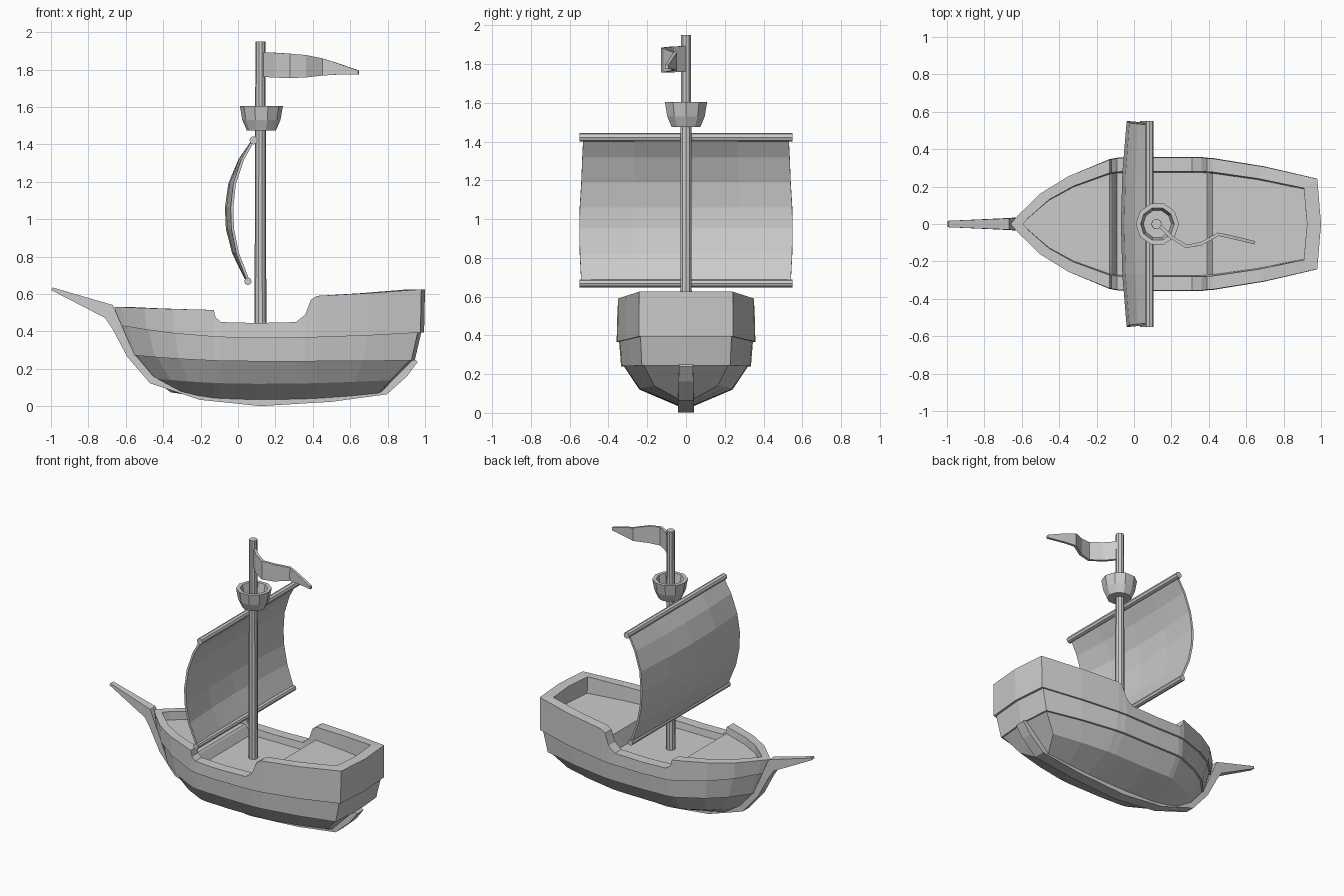
import bpy, bmesh
from mathutils import Vector, Matrix

if "Cube" in bpy.data.objects:
    bpy.data.objects.remove(bpy.data.objects["Cube"])


def finish(name, bm):
    bmesh.ops.remove_doubles(bm, verts=bm.verts, dist=0.0005)
    bmesh.ops.recalc_face_normals(bm, faces=bm.faces)
    me = bpy.data.meshes.new(name)
    bm.to_mesh(me)
    bm.free()
    ob = bpy.data.objects.new(name, me)
    bpy.context.collection.objects.link(ob)
    return ob


def loft(name, rings, closed=True, cap=False):
    bm = bmesh.new()
    rows = [[bm.verts.new(p) for p in r] for r in rings]
    n = len(rows[0])
    for a, b in zip(rows, rows[1:]):
        for i in range(n if closed else n - 1):
            j = (i + 1) % n
            bm.faces.new((a[i], a[j], b[j], b[i]))
    if cap:
        bm.faces.new(rows[0])
        bm.faces.new(rows[-1])
    return finish(name, bm)


def sheet(name, rows, thick):
    ob = loft(name, rows, closed=False)
    m = ob.modifiers.new("thickness", 'SOLIDIFY')
    m.thickness, m.offset = thick, 0
    return ob


def lathe(name, profile, center, sides, axis='Z'):
    # profile of (radius, height) turned around an axis
    bm = bmesh.new()
    vs = [bm.verts.new((r, 0, h)) for r, h in profile]
    es = [bm.edges.new(e) for e in zip(vs, vs[1:])]
    bmesh.ops.spin(bm, geom=vs + es, cent=(0, 0, 0), axis=(0, 0, 1),
                   angle=6.283185307, steps=sides)
    if axis == 'Y':
        bm.transform(Matrix.Rotation(1.570796, 4, 'X'))
    bm.transform(Matrix.Translation(center))
    return finish(name, bm)


# Hull: stations of (x, plan width, rim height, deck height)
stations = [(-.66, 0, .53, .47), (-.62, .13, .53, .47), (-.5, .46, .525, .47),
            (-.35, .72, .52, .47), (-.13, .97, .515, .47), (-.12, .975, .475, .46),
            (-.09, .99, .45, .40), (.1, 1, .445, .40), (.31, 1, .45, .40),
            (.36, 1, .49, .40), (.39, .99, .57, .40), (.42, .985, .59, .50),
            (.7, .86, .605, .505), (.98, .68, .625, .51), (1, 0, .625, .51)]
# Strake lines: (bow x, stern x, half width, middle z, rise to bow, rise to stern)
strakes = [(-.36, .76, .04, .035, .04, .03), (-.46, .83, .24, .12, .03, .02),
           (-.565, .935, .32, .24, .035, .005), (-.58, .945, .335, .24, .035, .005),
           (-.63, .98, .345, .365, .07, .03), (-.645, .995, .358, .365, .07, .03)]


def along(x, bow, stern):
    if x < -.13:
        return -.13 + (x + .13) * (bow + .13) / (-.53)
    if x > .42:
        return .42 + (x - .42) * (stern - .42) / .58
    return x


rings = []
for x, f, rim, deck in stations:
    half = []
    for bow, stern, w, z, zb, zs in strakes:
        px = along(x, bow, stern)
        u = (px - .1) / ((bow if px < .1 else stern) - .1)
        half.append((px, w * f, z + (zb if px < .1 else zs) * u * u))
    half.append((x, .355 * f, rim))
    xi = along(x, -.595, .925)
    half += [(xi, .282 * f, rim), (xi, .275 * f, deck)]
    rings.append(half + [(a, -b, c) for a, b, c in reversed(half)])
loft("hull", rings)

# Bowsprit, stem and keel swept as one strip: (x, z, half height, half width)
path = [(-.995, .628, .008, .017), (-.69, .507, .04, .03), (-.645, .42, .026, .033),
        (-.575, .275, .02, .035), (-.46, .14, .02, .035), (-.2, .052, .018, .037),
        (.12, .019, .018, .04), (.5, .042, .018, .04), (.79, .083, .02, .04),
        (.89, .175, .02, .038), (.945, .25, .02, .036)]
rings = []
for i, (x, z, h, w) in enumerate(path):
    a, b = path[max(i - 1, 0)], path[min(i + 1, len(path) - 1)]
    t = Vector((b[0] - a[0], b[1] - a[1])).normalized()
    nx, nz = -t.y * h, t.x * h
    rings.append([(x + s * nx, q * w, z + s * nz)
                  for s, q in ((1, 1), (1, -1), (-1, -1), (-1, 1))])
loft("keel_and_bowsprit", rings, cap=True)

# Mast and lookout basket
lathe("mast", [(0, .38), (.032, .38), (.027, 1.95), (0, 1.95)], (.12, 0, 0), 10)
lathe("lookout_basket", [(0, 1.475), (.078, 1.475), (.102, 1.53), (.115, 1.605),
                         (.09, 1.605), (.075, 1.53), (0, 1.53)], (.125, 0, 0), 10)

# Yards
for name, x, z, r in (("upper_yard", .083, 1.422, .022), ("lower_yard", .053, .668, .02)):
    lathe(name, [(0, -.55), (r, -.55), (r, .55), (0, .55)], (x, 0, z), 8, 'Y')

# Billowing sail: (x, z, half width), flatter toward its edges
curve = [(.08, 1.42, .53), (.01, 1.32, .535), (-.045, 1.19, .54), (-.063, 1.06, .548),
         (-.058, .95, .55), (-.025, .82, .548), (.05, .668, .54)]
rows = []
for k in (-1, -.5, 0, .5, 1):
    rows.append([(x + .03 * k * k * (.08 - x) / .14, k * w, z) for x, z, w in curve])
sheet("sail", rows, .014)

# Waving pennant: (x, y, top z, bottom z)
wave = [(.13, 0, 1.893, 1.762), (.2, -.07, 1.89, 1.757), (.28, -.12, 1.885, 1.755),
        (.36, -.105, 1.878, 1.758), (.45, -.055, 1.86, 1.768), (.53, -.072, 1.835, 1.773),
        (.645, -.1, 1.795, 1.775)]
sheet("pennant", [[(x, y, b), (x, y, (a + b) / 2), (x, y, a)] for x, y, a, b in wave], .018)
